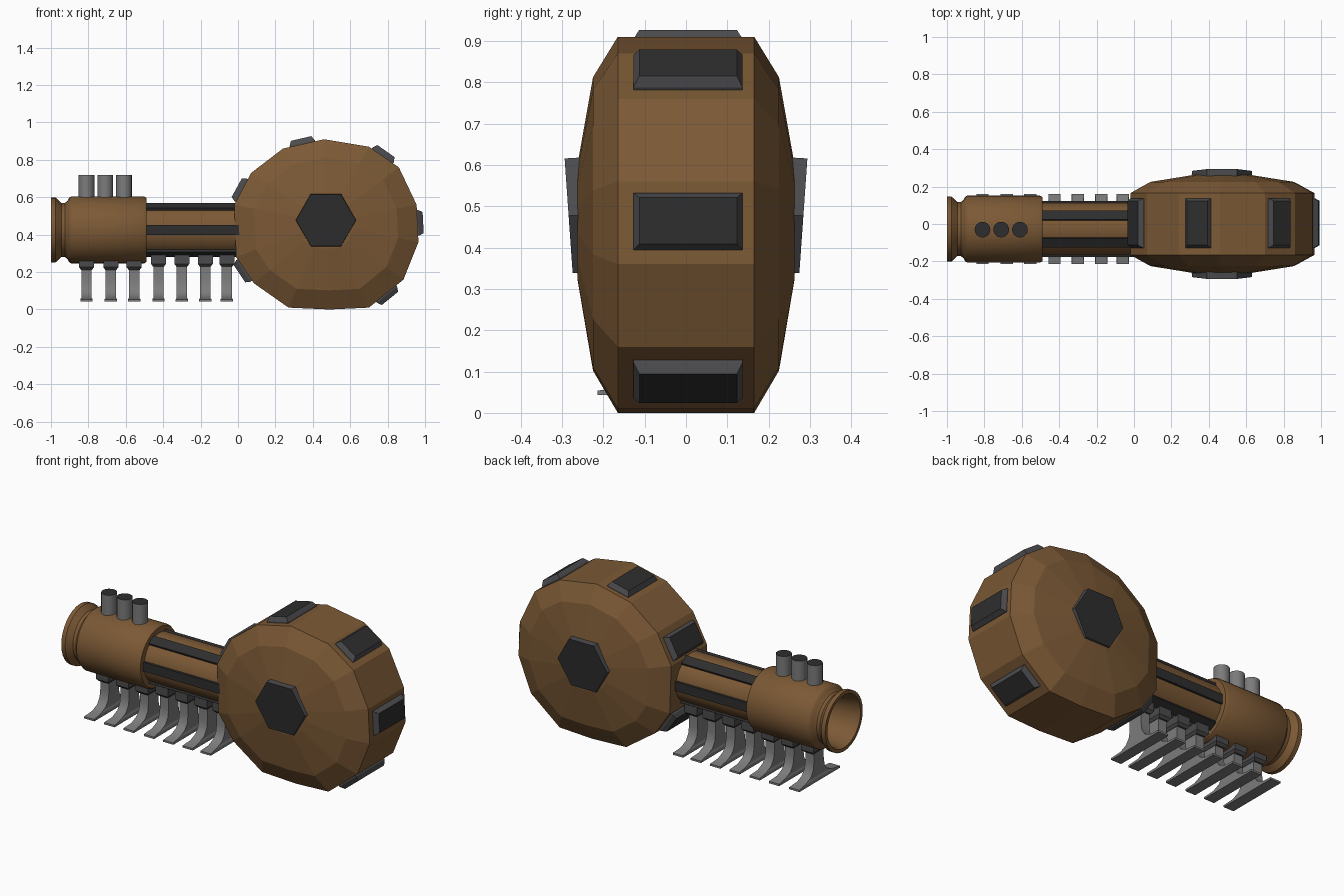
import bpy, bmesh, math
from mathutils import Matrix, Vector

if "Cube" in bpy.data.objects:
    bpy.data.objects.remove(bpy.data.objects["Cube"])

def mat(name, c):
    m = bpy.data.materials.new(name)
    m.diffuse_color = (*c, 1)
    m.use_nodes = True
    m.node_tree.nodes["Principled BSDF"].inputs["Base Color"].default_value = m.diffuse_color
    return m

BROWN = mat("brown", (0.2, 0.1, 0.036))
BLACK = mat("near_black", (0.027, 0.027, 0.028))
DARK = mat("dark_grey", (0.07, 0.07, 0.075))
GREY = mat("mid_grey", (0.2, 0.2, 0.2))

CY, CZ = -0.027, 0.425          # tube axis

def finish(name, bm, mats, smooth=None, rule=None):
    bmesh.ops.recalc_face_normals(bm, faces=bm.faces)
    if rule:
        for f in bm.faces:
            f.material_index = rule(f)
    me = bpy.data.meshes.new(name)
    bm.to_mesh(me)
    bm.free()
    ob = bpy.data.objects.new(name, me)
    bpy.context.collection.objects.link(ob)
    for m in mats:
        me.materials.append(m)
    if smooth:
        bpy.ops.object.select_all(action='DESELECT')
        ob.select_set(True)
        bpy.context.view_layer.objects.active = ob
        bpy.ops.object.shade_smooth_by_angle(angle=math.radians(smooth))
    return ob

def loft(rings, cap=True):
    """Bridge equal-length rings of points into a skin."""
    bm = bmesh.new()
    rs = [[bm.verts.new(p) for p in r] for r in rings]
    n = len(rs[0])
    for a, b in zip(rs, rs[1:]):
        for i in range(n):
            j = (i + 1) % n
            bm.faces.new((a[i], a[j], b[j], b[i]))
    if cap:
        bm.faces.new(rs[0])
        bm.faces.new(rs[-1])
    return bm

def rect(hx, hy, z):
    return [Vector(p) for p in ((-hx, -hy, z), (hx, -hy, z), (hx, hy, z), (-hx, hy, z))]

# Faceted drum: one outline scaled through several depths
outline = [(.46, .91), (.70, .87), (.86, .76), (.955, .56), (.965, .36), (.885, .16), (.70, .01),
           (.49, 0), (.27, .01), (.085, .14), (-.01, .28), (-.02, .56), (.07, .73), (.24, .86)]
DX, DZ = 0.47, 0.465
sections = [(-.263, .3), (-.225, .78), (-.165, 1), (.165, 1), (.225, .78), (.263, .3)]
finish("drum", loft([[(DX + (x - DX) * s, y, DZ + (z - DZ) * s) for x, z in outline]
                     for y, s in sections]), [BROWN])

# Hexagonal hub plates, slightly tilted, on both drum faces
for side, label in ((-1, "front"), (1, "back")):
    rings = []
    for y, r in ((.24, .163), (.284, .16)):
        ring = []
        for k in range(6):
            a = k * math.pi / 3
            dz = r * math.sin(a)
            ring.append((DX + r * math.cos(a), side * (y + .07 * dz), .477 + dz))
        rings.append(ring)
    finish(label + "_hub_plate", loft(rings), [BLACK, DARK],
           rule=lambda f: 0 if abs(f.normal.y) > .7 else 1)

# Bevelled pads around the drum rim
pads = [(.345, .882, 103), (.772, .82, 55), (.957, .463, 3),
        (.792, .085, -51), (.022, .635, 151), (.035, .21, 214)]
for i, (x, z, deg) in enumerate(pads):
    a = math.radians(deg)
    n = Vector((math.cos(a), 0, math.sin(a)))
    t = Vector((-math.sin(a), 0, math.cos(a)))
    rings = []
    for ht, hy, h in ((.069, .132, -.02), (.069, .132, .008), (.056, .118, .033)):
        rings.append([Vector((x, .005, z)) + t * p.x + Vector((0, p.y, 0)) + n * p.z
                      for p in rect(ht, hy, h)])
    finish("rim_pad_%d" % i, loft(rings), [BLACK, DARK],
           rule=lambda f, n=n: 0 if f.normal.dot(n) > .95 else 1)

# Lathed tube: bore, flared mouth, neck, thick body, thin rear section
profile = [(-.75, .11), (-.985, .148), (-1, .153), (-1, .173), (-.975, .173), (-.945, .145),
           (-.925, .145), (-.912, .155), (-.903, .172), (-.89, .18), (-.505, .18), (-.49, .172),
           (-.488, .141), (.06, .141)]
N = 32
finish("tube", loft([[(x, CY + r * math.cos(k * math.tau / N), CZ + r * math.sin(k * math.tau / N))
                      for k in range(N)] for x, r in profile]), [BROWN], smooth=35)

# Six long strips around the thin section
for k in range(6):
    rot = Matrix.Rotation(k * math.pi / 3, 4, 'X')
    rings = [[Vector((x, CY, CZ)) + rot @ Vector((0, r, w))
              for r, w in ((.125, -.029), (.15, -.027), (.15, .027), (.125, .029))]
             for x in (-.49, .02)]
    finish("tube_strip_%d" % k, loft(rings), [BLACK])

# Upright pipes with dark tops
for i, x in enumerate((-.81, -.71, -.61)):
    rings = [[(x + r * math.cos(k * math.tau / 20), -.03 + r * math.sin(k * math.tau / 20), z)
              for k in range(20)] for z, r in ((.57, .042), (.718, .042))]
    finish("pipe_%d" % i, loft(rings), [GREY, BLACK], smooth=35,
           rule=lambda f: 1 if f.normal.z > .9 else 0)

# Flared legs with wide feet below the tube, each hung from a bracket
leg = [(.187, .043), (.187, .054), (.12, .062), (.075, .082), (.052, .115), (.045, .16), (.045, .235)]
for i, x in enumerate((-.81, -.68, -.555, -.425, -.30, -.175, -.06)):
    rings = [[p + Vector((x, CY, 0)) for p in rect(.033 if z < .06 else .028, h, z)] for h, z in leg]
    finish("leg_%d" % i, loft(rings), [GREY], smooth=40)
    dz = 0 if x < -.5 else .018
    rings = [[p + Vector((x, CY, 0)) for p in rect(w, d, z + dz)]
             for w, d, z in ((.03, .055, .212), (.04, .068, .226), (.04, .068, .275))]
    finish("leg_bracket_%d" % i, loft(rings), [DARK])
